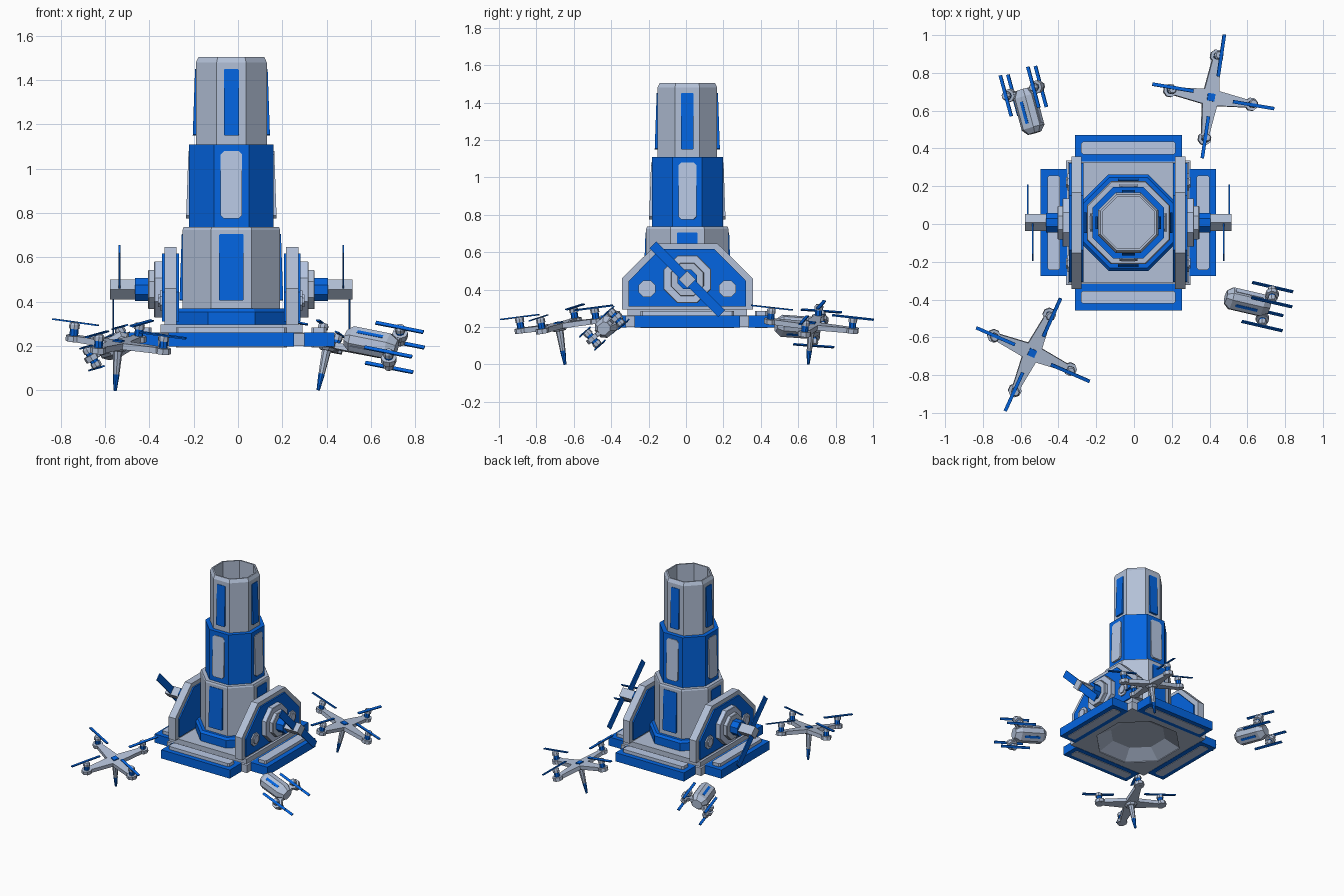
import bpy, bmesh, math
from mathutils import Matrix, Vector

if "Cube" in bpy.data.objects:
    bpy.data.objects.remove(bpy.data.objects["Cube"], do_unlink=True)


def material(name, rgb):
    m = bpy.data.materials.new(name)
    m.use_nodes = True
    m.diffuse_color = (*rgb, 1)
    m.node_tree.nodes["Principled BSDF"].inputs["Base Color"].default_value = (*rgb, 1)
    return m


GREY = material("steel grey", (0.45, 0.53, 0.68))
PALE = material("pale blue grey", (0.48, 0.58, 0.78))
BLUE = material("bright blue", (0.001, 0.13, 0.75))
I = Matrix.Identity(4)
T = lambda x, y, z: Matrix.Translation((x, y, z))
R = lambda deg, axis: Matrix.Rotation(math.radians(deg), 4, axis)


def finish(name, bm, mat, m):
    bmesh.ops.recalc_face_normals(bm, faces=bm.faces)
    bm.transform(m)
    if m.determinant() < 0:
        bmesh.ops.reverse_faces(bm, faces=bm.faces)
    me = bpy.data.meshes.new(name)
    bm.to_mesh(me)
    bm.free()
    me.materials.append(mat)
    ob = bpy.data.objects.new(name, me)
    bpy.context.collection.objects.link(ob)
    return ob


def loft(name, rings, mat, m=I):
    """Skin equal-length rings of points and cap both ends."""
    bm = bmesh.new()
    loops = [[bm.verts.new(p) for p in ring] for ring in rings]
    for a, b in zip(loops, loops[1:]):
        for i in range(len(a)):
            j = (i + 1) % len(a)
            bm.faces.new((a[i], a[j], b[j], b[i]))
    bm.faces.new(loops[0])
    bm.faces.new(loops[-1])
    return finish(name, bm, mat, m)


def stack(name, steps, mat, m=I, n=8, phase=0.5):
    """Regular n-sided stack along z; steps are (apothem, height)."""
    angles = [(i + phase) * math.tau / n for i in range(n)]
    k = 1 / math.cos(math.pi / n)
    return loft(name, [[(a * k * math.cos(t), a * k * math.sin(t), z) for t in angles]
                       for a, z in steps], mat, m)


def prism(name, pts, lo, hi, mat, m=I):
    """Outline in x, y pulled from z = lo to z = hi."""
    return loft(name, [[(x, y, z) for x, y in pts] for z in (lo, hi)], mat, m)


def rect(w, h, c=0.0):
    """Half-size rectangle outline with corners cut by c."""
    if not c:
        return [(w, h), (-w, h), (-w, -h), (w, -h)]
    return [(w, h - c), (w - c, h), (c - w, h), (-w, h - c),
            (-w, c - h), (c - w, -h), (w - c, -h), (w, c - h)]


def box(name, size, at, mat, m=I):
    x, y, z = (s / 2 for s in size)
    return prism(name, rect(x, y), -z, z, mat, m @ T(*at))


C = T(-0.03, 0.007, 0)

# Tower sections
stack("tower_foot", [(0.255, 0.29), (0.255, 0.355), (0.24, 0.37)], BLUE, C)
stack("tower_lower", [(0.22, 0.36), (0.22, 0.725), (0.215, 0.737)], GREY, C)
stack("tower_middle", [(0.19, 0.73), (0.19, 1.11)], BLUE, C)
stack("tower_top_tube", [(0.16, 1.1), (0.16, 1.48), (0.148, 1.505),
                         (0.138, 1.505), (0.138, 1.13)], GREY, C)

# Raised panels on the four main tower faces
panels = [("lower", 0.22, 0.055, 0.405, 0.705, BLUE, 0.004),
          ("middle", 0.19, 0.048, 0.775, 1.08, PALE, 0.015),
          ("top", 0.16, 0.034, 1.15, 1.45, BLUE, 0.004)]
for name, a, w, z0, z1, mat, cut in panels:
    for k in range(4):
        m = C @ R(90 * k, 'Z') @ T(0, -a, (z0 + z1) / 2) @ R(88, 'X')
        prism(f"{name}_panel_{k}", rect(w, (z1 - z0) / 2, cut), -0.015, 0.009, mat, m)

# Square base with a shallow bowl underneath
base = stack("base", [(0.33, 0.2), (0.33, 0.258), (0.32, 0.262), (0.32, 0.297)], GREY, C, n=4)
cutter = stack("bowl_cutter", [(0.275, 0.15), (0.275, 0.205), (0.18, 0.262)], GREY, C)
cutter.hide_render = True
cutter.hide_viewport = True
cut = base.modifiers.new("bowl", 'BOOLEAN')
cut.operation = 'DIFFERENCE'
cut.solver = 'EXACT'
cut.object = cutter

# Bumpers on all four sides with pale plates above and below
for k in range(4):
    m = C @ R(90 * k, 'Z') @ T(0, -0.395, 0)
    prism(f"bumper_{k}", rect(0.283, 0.07), 0.198, 0.262, BLUE, m)
    prism(f"bumper_plate_{k}", rect(0.25, 0.034, 0.01), 0.194, 0.285, PALE, m)

# Side frames, hubs and two-bladed propellers
frame = [(0.35, 0.295), (0.35, 0.46), (0.16, 0.648)]
inset = [(0.315, 0.31), (0.315, 0.445), (0.145, 0.617)]
mirrored = lambda pts: pts + [(-y, z) for y, z in reversed(pts)]
to_x = Matrix(((0, 0, 1, 0), (1, 0, 0, 0), (0, 1, 0, 0), (0, 0, 0, 1)))
for side, s in (("left", 1), ("right", -1)):
    flip = C @ Matrix.Diagonal((s, 1, 1, 1))
    m = flip @ to_x
    prism(side + "_frame", mirrored(frame), 0.247, 0.302, GREY, m)
    prism(side + "_frame_panel", mirrored(inset), 0.237, 0.313, BLUE, m)
    hub = m @ T(0, 0.455, 0)
    stack(side + "_hub", [(0.127, 0.3), (0.127, 0.345), (0.124, 0.348)], PALE, hub)
    stack(side + "_hub_step", [(0.088, 0.34), (0.088, 0.372), (0.085, 0.376)], GREY, hub)
    stack(side + "_hub_collar", [(0.052, 0.37), (0.052, 0.435)], BLUE, hub)
    stack(side + "_axle", [(0.032, 0.43), (0.032, 0.547)], GREY, hub, n=4, phase=0)
    for y in (-0.215, 0.215):
        stack(f"{side}_bolt_{'front' if y < 0 else 'back'}",
              [(0.045, 0.305), (0.045, 0.322), (0.028, 0.322), (0.028, 0.33)],
              PALE, m @ T(y, 0.405, 0))
    for end, x in ((-1, 0.505), (1, 0.533)):
        box(f"{side}_blade_{'upper' if end < 0 else 'lower'}", (0.26, 0.052, 0.008),
            (end * 0.13, 0, x), BLUE, hub @ R(-45, 'Z'))


def rotor(name, m, h):
    """Motor pod, blue stem, cap and blade, rising along z."""
    stack(name + "_pod", [(0.033, -0.013), (0.033, 0.013)], GREY, m)
    stack(name + "_stem", [(0.018, 0.01), (0.018, h - 0.02)], BLUE, m)
    stack(name + "_cap", [(0.022, h - 0.025), (0.022, h - 0.006), (0.016, h + 0.003)], GREY, m)
    box(name + "_blade", (0.225, 0.018, 0.007), (0, 0, h + 0.003), BLUE, m @ R(8, 'X'))


def open_drone(name, at, up, yaw):
    tilt = Vector((0, 0, 1)).rotation_difference(Vector(up)).to_matrix().to_4x4()
    m = T(*at) @ tilt @ R(yaw, 'Z')
    stack(name + "_body", [(0.03, -0.028), (0.042, -0.012), (0.042, 0.014)], GREY, m)
    box(name + "_top_square", (0.04, 0.04, 0.01), (0, 0, 0.016), BLUE, m)
    for k in range(4):
        a = m @ R(90 * k, 'Z')
        arm = [(0.02, 0.042), (0.22, 0.018), (0.22, -0.018), (0.02, -0.042)]
        prism(f"{name}_arm_{k}", arm, -0.014, 0.014, GREY, a)
        rotor(f"{name}_rotor_{k}", a @ T(0.222, 0, 0), 0.07)
    # Thin mast hanging below
    stack(name + "_mast", [(0.013, -0.14), (0.02, -0.02)], GREY, m)
    stack(name + "_mast_tip", [(0.007, -0.211), (0.014, -0.135)], BLUE, m)


def folded_drone(name, at, yaw, pitch, roll):
    m = T(*at) @ R(yaw, 'Z') @ R(pitch, 'Y') @ R(roll, 'X')
    loft(name + "_body", [[(x, y * f, z * f) for y, z in rect(0.058, 0.05, 0.026)]
                          for x, f in ((-0.13, 0.6), (-0.1, 1), (0.07, 1), (0.11, 0.6))], GREY, m)
    for s in (-1, 1):
        tag = "top" if s > 0 else "under"
        box(f"{name}_{tag}_stripe", (0.12, 0.018, 0.008), (-0.015, 0, s * 0.048), BLUE, m)
        box(f"{name}_{tag}_side_stripe", (0.15, 0.008, 0.02), (-0.015, s * 0.057, 0), PALE, m)
        box(f"{name}_{tag}_arm", (0.035, 0.088, 0.022), (0.09, s * 0.044, 0), GREY, m)
        for t in (0, 180):
            rotor(f"{name}_{tag}_rotor_{t}", m @ T(0.1, s * 0.088, 0) @ R(t, 'X'), 0.05)


# Four small drones around the tower
open_drone("back_drone", (0.405, 0.67, 0.207), (0.21, 0.08, 1), -9)
open_drone("front_drone", (-0.54, -0.68, 0.207), (0.07, -0.16, 1), -24)
folded_drone("front_folded_drone", (0.61, -0.415, 0.213), -13, 11, 40)
folded_drone("back_folded_drone", (-0.56, 0.607, 0.2), 105, 4, -30)
